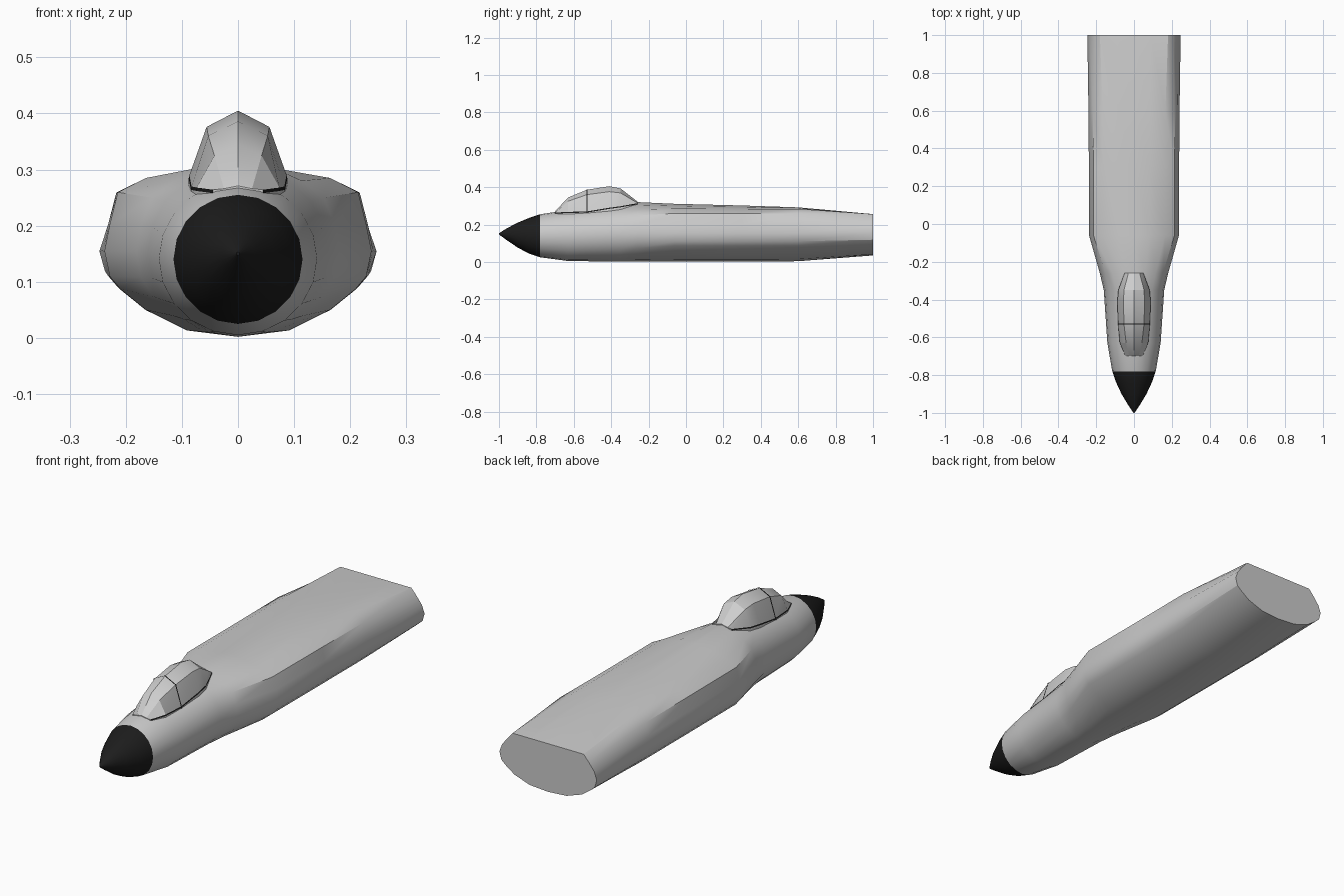
import bpy, bmesh, math

if "Cube" in bpy.data.objects:
    bpy.data.objects.remove(bpy.data.objects["Cube"])


def material(name, v):
    m = bpy.data.materials.new(name)
    m.diffuse_color = (v, v, v, 1)
    m.use_nodes = True
    m.node_tree.nodes["Principled BSDF"].inputs["Base Color"].default_value = m.diffuse_color
    return m


GREY = material("light grey", 0.6)
CANOPY = material("canopy grey", 0.62)
BLACK = material("black", 0.012)


def loft(name, rings, mats, rule, closed=True, caps=(True, True), angle=30):
    """Skin a list of equal-length rings; rule(face centre, row) picks the material."""
    bm = bmesh.new()
    rows = [[bm.verts.new(p) for p in r] for r in rings]
    n = len(rows[0])
    for a, b in zip(rows, rows[1:]):
        for i in range(n if closed else n - 1):
            j = (i + 1) % n
            f = bm.faces.new((a[i], a[j], b[j], b[i]))
            f.material_index = rule(f.calc_center_median(), i)
    for use, r in zip(caps, (rows[0], rows[-1])):
        if use:
            f = bm.faces.new(r)
            f.material_index = rule(f.calc_center_median(), n // 2)
    bmesh.ops.recalc_face_normals(bm, faces=bm.faces[:])
    me = bpy.data.meshes.new(name)
    bm.to_mesh(me)
    bm.free()
    for m in mats:
        me.materials.append(m)
    ob = bpy.data.objects.new(name, me)
    bpy.context.collection.objects.link(ob)
    bpy.ops.object.select_all(action='DESELECT')
    ob.select_set(True)
    bpy.context.view_layer.objects.active = ob
    bpy.ops.object.shade_smooth_by_angle(angle=math.radians(angle))
    return ob


# Fuselage: round section at the nose blending to a flat-topped body
round_half = [(math.cos(math.radians(a)), (1 + math.sin(math.radians(a))) / 2)
              for a in range(-90, 91, 18)]
body_half = [(0, 0), (.38, .04), (.69, .17), (.88, .30), (.96, .38), (1, .54),
             (.96, .71), (.90, .91), (.69, 1), (.35, 1), (0, 1)]
tail_half = [(0, 0), (.38, .03), (.69, .15), (.88, .30), (.96, .38), (1, .54),
             (.95, .70), (.84, .86), (.73, 1), (.35, 1), (0, 1)]


def section(y, hw, z0, z1, t, spine, target=body_half):
    half = []
    for k, (c, b) in enumerate(zip(round_half, target)):
        u = c[0] + (b[0] - c[0]) * t
        v = c[1] + (b[1] - c[1]) * t
        z = z0 + (z1 - z0) * v + spine * {10: 1, 9: .55}.get(k, 0)
        half.append((0 if k in (0, 10) else u * hw, y, z))
    return half + [(-x, yy, z) for x, yy, z in half[-2:0:-1]]


stations = [  # y, half width, bottom, top, blend, spine height
    (-1, .003, .147, .153, 0, 0), (-.96, .03, .118, .179, 0, 0),
    (-.90, .066, .077, .210, 0, 0), (-.84, .094, .045, .235, 0, 0),
    (-.78, .115, .025, .255, 0, 0), (-.63, .141, .005, .278, 0, 0),
    (-.35, .160, .002, .300, .1, .004), (-.26, .181, .002, .297, .4, .023),
    (-.06, .238, .002, .285, 1, .026), (.30, .239, .002, .284, 1, .018),
    (.60, .241, .004, .284, 1, .008)]
rings = [section(*s) for s in stations]
rings.append(section(1, .247, .035, .256, 1, 0, tail_half))
loft("fuselage", rings, [GREY, BLACK], lambda c, i: int(c.y < -.78))

# Canopy: faceted bubble sunk into the fuselage, with a black seam round its base
canopy = [  # y, base half width, base z, shoulder half width, shoulder z, top z
    (-.70, .045, .258, .025, .266, .271), (-.63, .075, .262, .042, .325, .345),
    (-.53, .084, .264, .053, .360, .386), (-.41, .088, .284, .056, .376, .405),
    (-.35, .083, .292, .053, .369, .393), (-.26, .050, .308, .030, .316, .323)]
arches = []
for y, bx, bz, mx, mz, tz in canopy:
    h = [(bx, y, bz - .04), (bx, y, bz), (bx * .985, y, bz + .006), (mx, y, mz)]
    arches.append(h + [(0, y, tz)] + [(-x, yy, z) for x, yy, z in h[::-1]])
loft("canopy", arches, [CANOPY, BLACK], lambda c, i: int(i in (1, 6)),
     closed=False, angle=25)

# Windscreen arch: thin black joint between windscreen and hood
frame = []
for y in (-.533, -.527):
    h = [(.086, y, .262), (.0545, y, .3615)]
    frame.append(h + [(0, y, .3885)] + [(-x, yy, z) for x, yy, z in h[::-1]])
loft("windscreen_arch", frame, [BLACK], lambda c, i: 0, closed=False,
     caps=(False, False))
